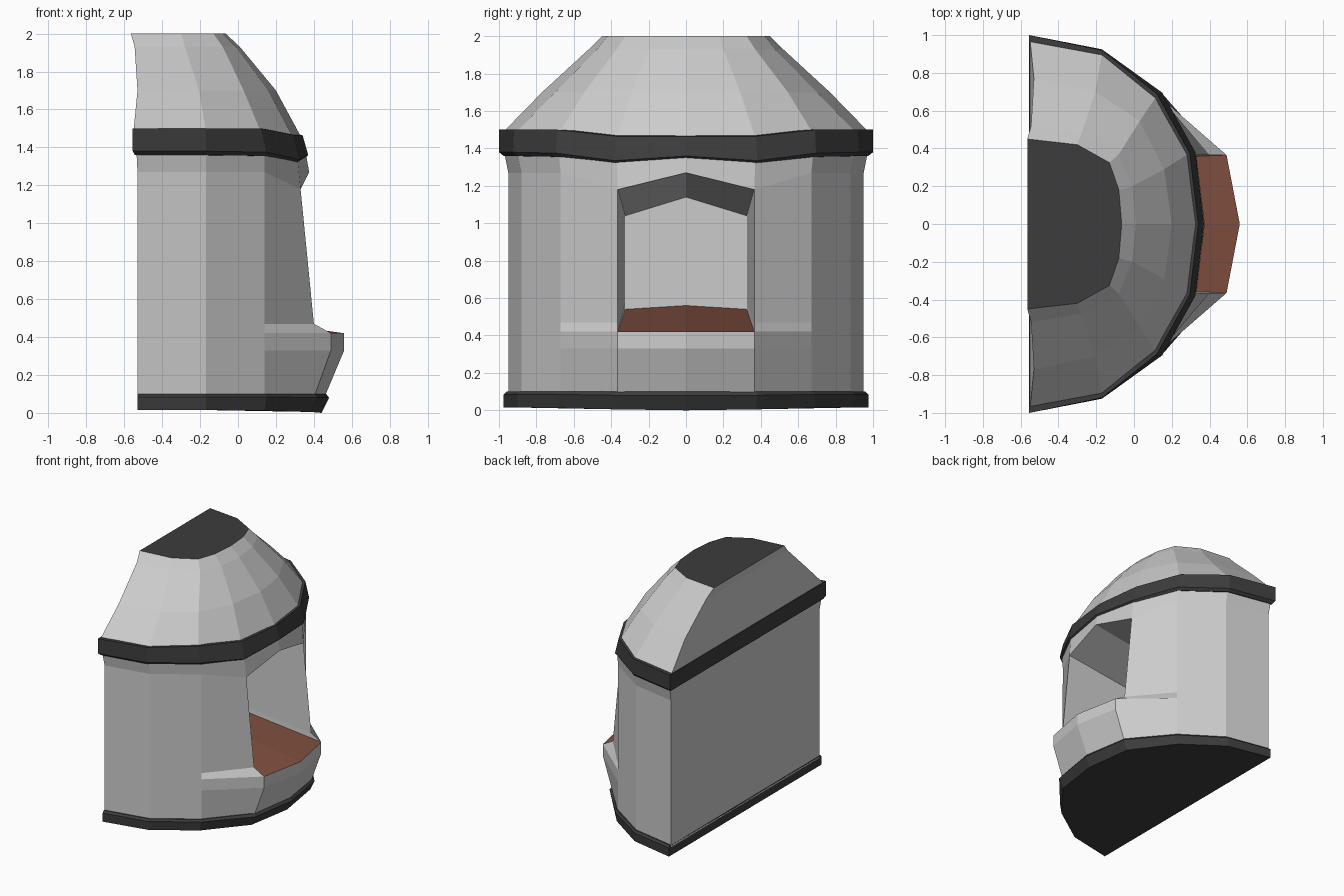
import bpy, bmesh

if "Cube" in bpy.data.objects:
    bpy.data.objects.remove(bpy.data.objects["Cube"])


def material(name, rgb):
    m = bpy.data.materials.new(name)
    m.diffuse_color = (*rgb, 1)
    m.use_nodes = True
    m.node_tree.nodes["Principled BSDF"].inputs["Base Color"].default_value = m.diffuse_color
    return m


GREY = material("stone_grey", (0.8, 0.8, 0.8))
DARK = material("dark_trim", (0.045, 0.045, 0.045))
BROWN = material("hearth_brown", (0.22, 0.08, 0.05))


def mirrored(half):
    """Half ring from back corner to front centre -> full ring (9 points)."""
    return half + [(x, -y, z) for x, y, z in half[-2::-1]]


def loft(name, halves, mats, skip=(), top_mat=0):
    """Skin a stack of half-round rings, flat at the back, capped both ends."""
    bm = bmesh.new()
    rings = [[bm.verts.new(p) for p in mirrored(h)] for h in halves]
    n = len(rings[0])
    for r, (a, b) in enumerate(zip(rings, rings[1:])):
        for i in range(n):
            if (r, i) not in skip:
                j = (i + 1) % n
                bm.faces.new((a[i], a[j], b[j], b[i]))
    bm.faces.new(rings[0])
    bm.faces.new(rings[-1]).material_index = top_mat
    return bm, rings


def finish(name, bm, mats):
    bmesh.ops.recalc_face_normals(bm, faces=bm.faces)
    me = bpy.data.meshes.new(name)
    bm.to_mesh(me)
    bm.free()
    for m in mats:
        me.materials.append(m)
    bpy.context.collection.objects.link(bpy.data.objects.new(name, me))


def ring(xy, zs):
    zs = zs if isinstance(zs, (list, tuple)) else [zs] * 5
    return [(x, y, z) for (x, y), z in zip(xy, zs)]


# Oven body: straight sides, projecting front ledge, flared neck
SIDE = [(-0.53, 0.95), (-0.17, 0.88), (0.14, 0.67)]


def front(x3, x4):
    return SIDE + [(x3, 0.365), (x4, 0)]


body_rings = [
    ring(front(0.40, 0.455), 0.08),
    ring(front(0.49, 0.56), 0.33),
    ring(front(0.49, 0.56), 0.42),
    ring(front(0.40, 0.46), 0.47),
    ring(front(0.33, 0.375), [1.27, 1.27, 1.27, 1.18, 1.27]),
    ring([(-0.535, 0.97), (-0.17, 0.90), (0.14, 0.68), (0.315, 0.37), (0.36, 0)],
         [1.37, 1.37, 1.37, 1.33, 1.355]),
]
opening = {(2, 3), (2, 4), (3, 3), (3, 4)}
bm, R = loft("oven_body", body_rings, [GREY], opening)
bm.verts.remove(R[3][4])

# Fire chamber: tapering recess running back from the opening
mouth = [R[2][3], R[2][4], R[2][5], R[3][5], R[4][5], R[4][4], R[4][3], R[3][3]]
back = [bm.verts.new((-0.45, y, z)) for y, z in (
    (0.325, 0.54), (0, 0.56), (-0.325, 0.54), (-0.325, 0.58),
    (-0.325, 1.04), (0, 1.14), (0.325, 1.04), (0.325, 0.58))]
for i in range(8):
    j = (i + 1) % 8
    f = bm.faces.new((mouth[i], mouth[j], back[j], back[i]))
    f.material_index = 1 if i < 2 else 0
bm.faces.new(back)
finish("oven_body", bm, [GREY, BROWN])

# Base trim
base = [
    ring([(-0.53, 0.975), (-0.17, 0.90), (0.14, 0.685), (0.385, 0.375), (0.44, 0)],
         [0.015, 0.015, 0.012, 0.005, 0]),
    ring([(-0.53, 0.975), (-0.17, 0.905), (0.15, 0.69), (0.42, 0.38), (0.48, 0)],
         [0.085, 0.085, 0.085, 0.08, 0.08]),
    ring([(-0.53, 0.96), (-0.17, 0.89), (0.145, 0.68), (0.405, 0.37), (0.465, 0)], 0.1),
]
bm, _ = loft("base_trim", base, [DARK])
finish("base_trim", bm, [DARK])

# Band between body and dome
band = [
    ring([(-0.545, 0.975), (-0.17, 0.905), (0.14, 0.68), (0.305, 0.37), (0.35, 0)],
         [1.36, 1.36, 1.355, 1.315, 1.34]),
    ring([(-0.555, 1.0), (-0.17, 0.925), (0.15, 0.695), (0.325, 0.38), (0.37, 0)],
         [1.38, 1.38, 1.375, 1.335, 1.36]),
    ring([(-0.555, 1.0), (-0.17, 0.92), (0.12, 0.69), (0.295, 0.375), (0.34, 0)],
         [1.5, 1.5, 1.5, 1.465, 1.465]),
]
bm, _ = loft("rim_band", band, [DARK])
finish("rim_band", bm, [DARK])

# Dome with flat dark cap
dome = [
    ring([(-0.55, 0.97), (-0.17, 0.9), (0.115, 0.67), (0.285, 0.37), (0.33, 0)],
         [1.495, 1.495, 1.495, 1.46, 1.46]),
    ring([(-0.53, 0.77), (-0.205, 0.70), (0.03, 0.545), (0.16, 0.29), (0.2, 0)], 1.7),
    ring([(-0.545, 0.52), (-0.28, 0.475), (-0.08, 0.37), (-0.01, 0.2), (0.01, 0)], 1.93),
    ring([(-0.565, 0.45), (-0.3, 0.42), (-0.13, 0.325), (-0.08, 0.18), (-0.065, 0)], 2.0),
]
bm, _ = loft("dome", dome, [GREY, DARK], top_mat=1)
finish("dome", bm, [GREY, DARK])
